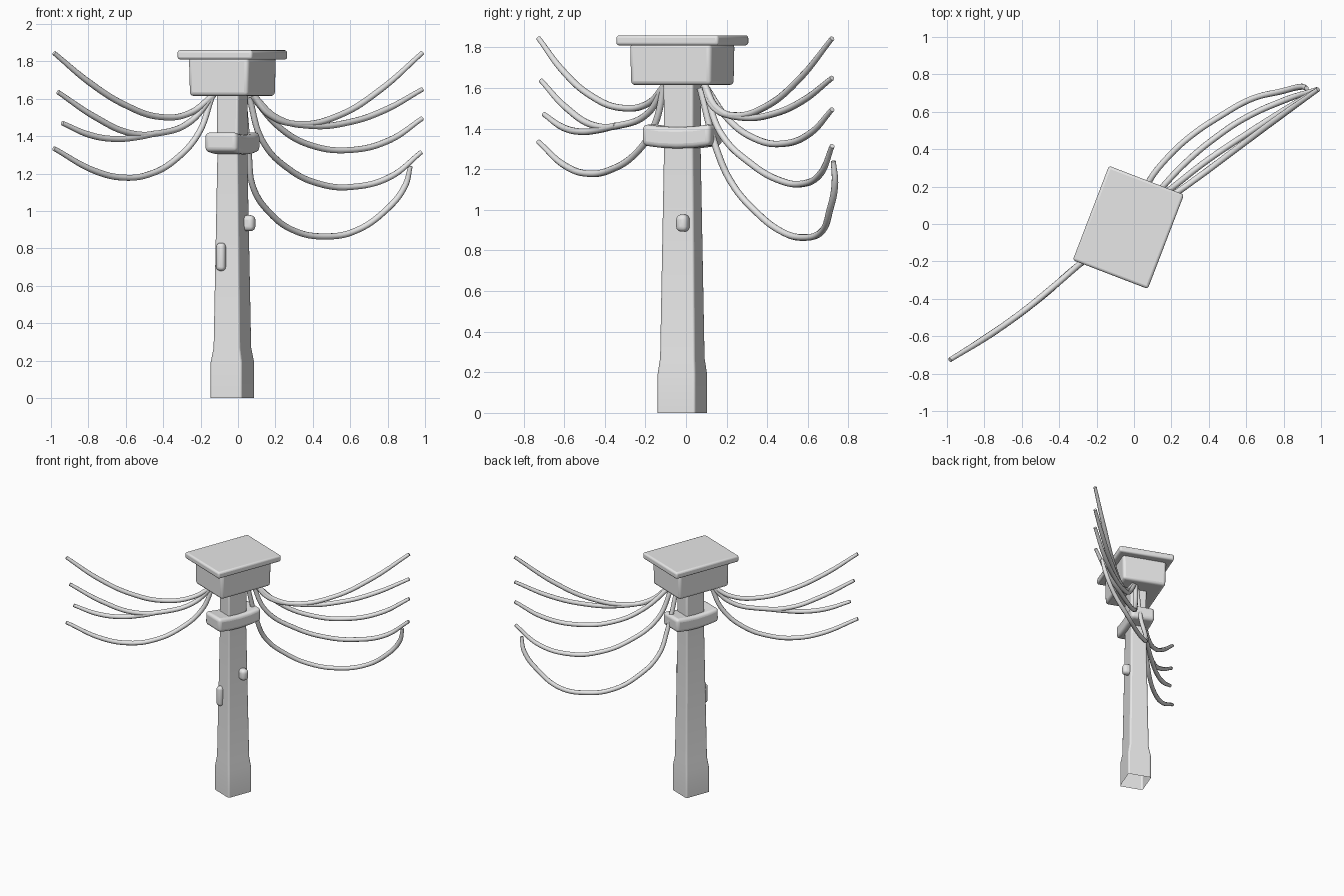
import bpy, bmesh, math
from mathutils import Matrix, Vector

cube = bpy.data.objects.get("Cube")
if cube:
    bpy.data.objects.remove(cube, do_unlink=True)

TURN = math.radians(-21)
PLACE = Matrix.Translation((-0.03, -0.018, 0)) @ Matrix.Rotation(TURN, 4, 'Z')

grey = bpy.data.materials.new("light_grey")
grey.use_nodes = True
grey.diffuse_color = (0.8, 0.8, 0.8, 1)
grey.node_tree.nodes["Principled BSDF"].inputs["Base Color"].default_value = (0.8, 0.8, 0.8, 1)


def finish(name, bm, bevel=0.0, segments=3):
    """Turn a bmesh in post space into a placed, smooth-shaded object."""
    bmesh.ops.recalc_face_normals(bm, faces=bm.faces)
    mesh = bpy.data.meshes.new(name)
    bm.to_mesh(mesh)
    bm.free()
    mesh.materials.append(grey)
    obj = bpy.data.objects.new(name, mesh)
    bpy.context.collection.objects.link(obj)
    obj.matrix_world = PLACE
    if bevel:
        mod = obj.modifiers.new("rounded_edges", 'BEVEL')
        mod.width, mod.segments = bevel, segments
        mod.limit_method, mod.angle_limit = 'ANGLE', math.radians(40)
    smooth(obj)
    return obj


def smooth(obj):
    bpy.ops.object.select_all(action='DESELECT')
    bpy.context.view_layer.objects.active = obj
    obj.select_set(True)
    bpy.ops.object.shade_smooth_by_angle(angle=math.radians(40))


def loft(name, sections, bevel, open_bottom=False):
    """Stack rectangles given as (z, width, depth)."""
    bm = bmesh.new()
    rings = [[bm.verts.new((sx * w / 2, sy * d / 2, z))
              for sx, sy in ((-1, -1), (1, -1), (1, 1), (-1, 1))]
             for z, w, d in sections]
    for low, high in zip(rings, rings[1:]):
        for i in range(4):
            j = (i + 1) % 4
            bm.faces.new((low[i], low[j], high[j], high[i]))
    bm.faces.new(rings[-1])
    if not open_bottom:
        bm.faces.new(rings[0][::-1])
    return finish(name, bm, bevel)


def block(name, centre, size, bevel):
    bm = bmesh.new()
    bmesh.ops.create_cube(bm, size=1, matrix=Matrix.Translation(centre)
                          @ Matrix.Diagonal((*size, 1)))
    return finish(name, bm, bevel, 4)


# Post and its head
loft("post", [(0, 0.18, 0.20), (0.19, 0.18, 0.20), (0.27, 0.152, 0.184),
              (1.3, 0.12, 0.155), (1.66, 0.125, 0.158)], 0.012, open_bottom=True)
loft("head_box", [(1.615, 0.335, 0.425), (1.82, 0.345, 0.43)], 0.02)
loft("cap_slab", [(1.81, 0.43, 0.54), (1.86, 0.43, 0.54)], 0.014)

# Collar with slightly raised ends
bm = bmesh.new()
bmesh.ops.create_cube(bm, size=1, matrix=Matrix.Translation((0, 0, 1.355))
                      @ Matrix.Diagonal((0.185, 0.36, 0.105, 1)))
bmesh.ops.subdivide_edges(bm, edges=[e for e in bm.edges
                          if abs(e.verts[0].co.y - e.verts[1].co.y) > 0.1], cuts=3)
for v in bm.verts:
    v.co.z += 0.015 * (abs(v.co.y) / 0.18) ** 2
finish("collar", bm, 0.024, 4)

# Small fittings on two post faces
block("front_fitting", (-0.03, -0.09, 0.755), (0.05, 0.05, 0.15), 0.021)
block("side_fitting", (0.08, 0.034, 0.935), (0.07, 0.06, 0.085), 0.025)


# Hanging cables
def lookup(track, x):
    """Linear interpolation of the plan path y(x)."""
    pts = sorted(track)
    for (x0, y0), (x1, y1) in zip(pts, pts[1:]):
        if x <= x1:
            break
    return y0 + (y1 - y0) * (x - x0) / (x1 - x0)


def cable(name, track, points):
    curve = bpy.data.curves.new(name, 'CURVE')
    curve.dimensions = '3D'
    curve.bevel_depth, curve.bevel_resolution = 0.0165, 3
    curve.resolution_u, curve.use_fill_caps = 8, True
    spline = curve.splines.new('BEZIER')
    spline.bezier_points.add(len(points) - 1)
    for p, (x, z) in zip(spline.bezier_points, points):
        p.co = Vector((x, lookup(track, x), z))
        p.handle_left_type = p.handle_right_type = 'AUTO'
    spline.bezier_points[-1].radius = 0.75
    curve.materials.append(grey)
    obj = bpy.data.objects.new(name, curve)
    bpy.context.collection.objects.link(obj)
    bpy.ops.object.select_all(action='DESELECT')
    bpy.context.view_layer.objects.active = obj
    obj.select_set(True)
    bpy.ops.object.convert(target='MESH')
    smooth(bpy.context.view_layer.objects.active)


right_plan = [(-.99, -.73), (-.717, -.56), (-.503, -.4), (-.289, -.21), (-.13, -.1)]
cable("right_cable_1", right_plan, [(-.13, 1.62), (-.257, 1.524), (-.417, 1.503),
                                    (-.604, 1.567), (-.79, 1.684), (-.984, 1.845)])
cable("right_cable_2", right_plan, [(-.14, 1.61), (-.257, 1.476), (-.417, 1.417),
                                    (-.578, 1.417), (-.765, 1.503), (-.963, 1.636)])
cable("right_cable_3", right_plan, [(-.44, 1.415), (-.55, 1.393), (-.658, 1.385),
                                    (-.79, 1.406), (-.94, 1.47)])
cable("right_cable_4", right_plan, [(-.14, 1.61), (-.21, 1.417), (-.337, 1.273), (-.47, 1.198),
                                    (-.604, 1.178), (-.765, 1.214), (-.985, 1.335)])

straight_plan = [(.06, .08), (.17, .13), (.33, .24), (.545, .4), (.76, .56), (.985, .72)]
middle_plan = [(.06, .08), (.225, .21), (.385, .335), (.6, .48), (.813, .615), (.985, .72)]
wide_plan = [(.05, .08), (.128, .17), (.278, .33), (.44, .465), (.6, .57), (.813, .665), (.98, .72)]
outer_plan = [(.03, .07), (.058, .15), (.075, .22), (.17, .345), (.353, .516), (.62, .666),
              (.888, .735), (.925, .725)]
cable("left_cable_1", straight_plan, [(.08, 1.62), (.17, 1.513), (.33, 1.465),
                                      (.545, 1.513), (.76, 1.647), (.985, 1.845)])
cable("left_cable_2", straight_plan, [(.08, 1.62), (.2, 1.503), (.385, 1.455),
                                      (.6, 1.476), (.786, 1.54), (.985, 1.65)])
cable("left_cable_3", middle_plan, [(.07, 1.62), (.225, 1.444), (.385, 1.353),
                                    (.6, 1.326), (.813, 1.38), (.985, 1.495)])
cable("left_cable_4", wide_plan, [(.06, 1.61), (.128, 1.38), (.278, 1.22), (.44, 1.144),
                                  (.6, 1.128), (.813, 1.182), (.98, 1.315)])
cable("left_cable_5", outer_plan, [(.03, 1.6), (.058, 1.3), (.08, 1.13), (.17, .99), (.305, .893),
                                   (.465, .864), (.626, .893), (.786, 1.0), (.893, 1.134),
                                   (.922, 1.24)])
